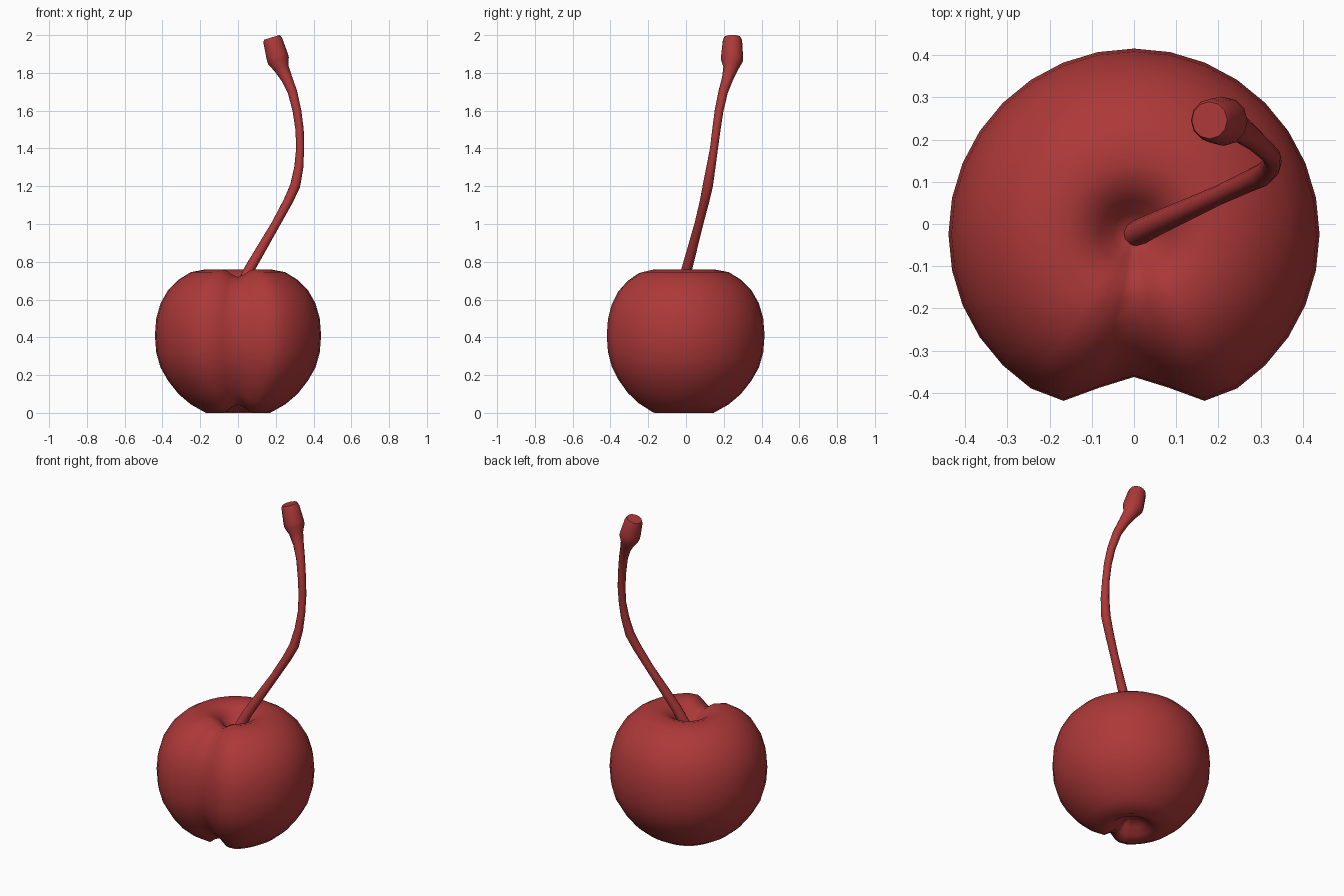
import bpy, bmesh
from math import sin, cos, pi

if "Cube" in bpy.data.objects:
    bpy.data.objects.remove(bpy.data.objects["Cube"])

red = bpy.data.materials.new("cherry_red")
red.diffuse_color = (0.42, 0.04, 0.04, 1)
red.use_nodes = True
red.node_tree.nodes["Principled BSDF"].inputs["Base Color"].default_value = red.diffuse_color


def finish(obj, angle):
    obj.data.materials.clear()
    obj.data.materials.append(red)
    bpy.ops.object.select_all(action='DESELECT')
    obj.select_set(True)
    bpy.context.view_layer.objects.active = obj
    bpy.ops.object.shade_smooth_by_angle(angle=angle)


# Fruit: revolved (radius, z) profile, dimpled at both ends, creased at the front
profile = [(0.03, 0.07), (0.07, 0.05), (0.11, 0.018), (0.17, 0.0), (0.25, 0.045),
           (0.315, 0.10), (0.37, 0.17), (0.41, 0.24), (0.433, 0.32), (0.44, 0.41),
           (0.433, 0.50), (0.41, 0.58), (0.37, 0.65), (0.315, 0.705), (0.25, 0.745),
           (0.17, 0.76), (0.12, 0.745), (0.08, 0.712), (0.05, 0.67), (0.02, 0.65)]
SEGMENTS = 32
CREASE = {0: 1.0, 1: 0.68, 2: 0.12}
bm = bmesh.new()
rings = []
for r, z in profile:
    ring = []
    for i in range(SEGMENTS):
        a = 2 * pi * i / SEGMENTS
        weight = CREASE.get(min(i, SEGMENTS - i), 0)
        k = 1 - 0.23 * weight * (r / 0.44) ** 0.75
        ring.append(bm.verts.new((r * sin(a) * (1 + (k - 1) * 0.3),
                                  -0.024 - r * cos(a) * k,
                                  0.40 + (z - 0.40) * k)))
    rings.append(ring)
for low, high in zip(rings, rings[1:]):
    for i in range(SEGMENTS):
        j = (i + 1) % SEGMENTS
        bm.faces.new((low[i], low[j], high[j], high[i]))
bm.faces.new(rings[0][::-1])
bm.faces.new(rings[-1])
bmesh.ops.recalc_face_normals(bm, faces=bm.faces)
mesh = bpy.data.meshes.new("cherry_fruit")
bm.to_mesh(mesh)
bm.free()
fruit = bpy.data.objects.new("cherry_fruit", mesh)
bpy.context.collection.objects.link(fruit)
finish(fruit, pi)

# Stem: tapered tube along a bent path, ending in a thick blunt tip (x, y, z, radius)
path = [(0.0, -0.025, 0.63, 0.031), (0.06, 0.004, 0.76, 0.028), (0.20, 0.068, 1.0, 0.023),
        (0.265, 0.098, 1.12, 0.025), (0.302, 0.115, 1.2, 0.027), (0.322, 0.132, 1.3, 0.024),
        (0.329, 0.148, 1.4, 0.021), (0.326, 0.161, 1.5, 0.022), (0.312, 0.175, 1.6, 0.023),
        (0.288, 0.197, 1.7, 0.025), (0.258, 0.22, 1.77, 0.030), (0.230, 0.237, 1.825, 0.040),
        (0.214, 0.243, 1.865, 0.058), (0.207, 0.244, 1.89, 0.058),
        (0.184, 0.246, 1.972, 0.051), (0.179, 0.246, 1.988, 0.044)]
curve = bpy.data.curves.new("cherry_stem", 'CURVE')
curve.dimensions = '3D'
curve.bevel_depth = 1
curve.bevel_resolution = 4
curve.use_fill_caps = True
spline = curve.splines.new('POLY')
spline.points.add(len(path) - 1)
for p, (x, y, z, r) in zip(spline.points, path):
    p.co = (x, y, z, 1)
    p.radius = r
stem = bpy.data.objects.new("cherry_stem", curve)
bpy.context.collection.objects.link(stem)
bpy.context.view_layer.objects.active = stem
stem.select_set(True)
fruit.select_set(False)
bpy.ops.object.convert(target='MESH')
stem = bpy.context.view_layer.objects.active
finish(stem, 0.9)
